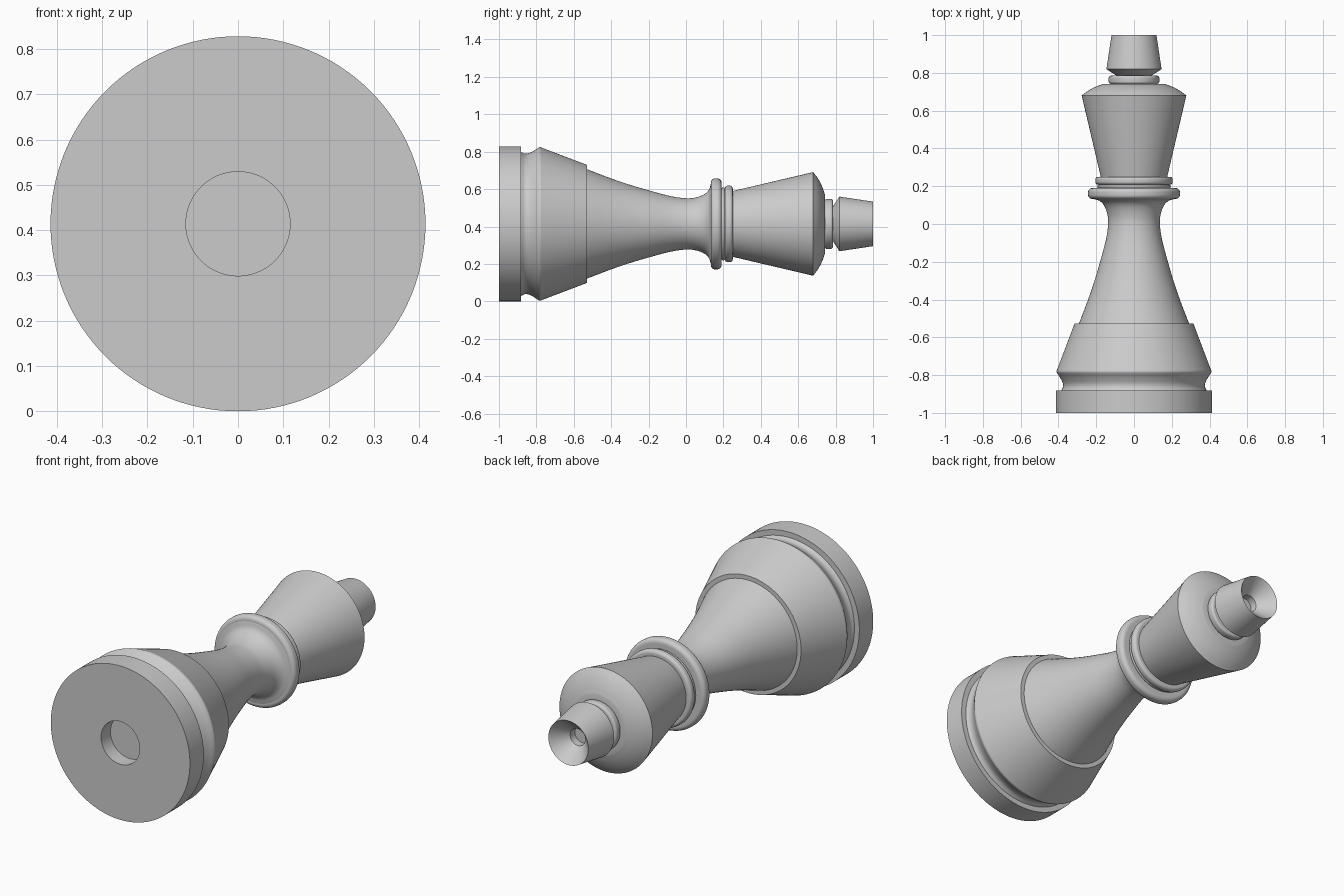
import bpy, bmesh, math
from mathutils import Vector

AXIS_Z = 0.414
SEGMENTS = 128

cube = bpy.data.objects.get("Cube")
if cube:
    bpy.data.objects.remove(cube, do_unlink=True)

grey = bpy.data.materials.new("plain grey")
grey.use_nodes = True
colour = (0.6, 0.6, 0.6, 1)
grey.diffuse_color = colour
grey.node_tree.nodes["Principled BSDF"].inputs["Base Color"].default_value = colour


def curve(points, steps=8):
    """Catmull-Rom curve through (radius, y) points."""
    p = [Vector(q) for q in points]
    p = [2 * p[0] - p[1]] + p + [2 * p[-1] - p[-2]]
    out = []
    for a, b, c, d in zip(p, p[1:], p[2:], p[3:]):
        for i in range(steps):
            t = i / steps
            out.append(0.5 * (2 * b + (c - a) * t + (2 * a - 5 * b + 4 * c - d) * t ** 2
                              + (3 * b - a - 3 * c + d) * t ** 3))
    return [tuple(v) for v in out] + [points[-1]]


def bead(inner, outer, y0, y1, round_r, steps=6):
    """Ring outline with rounded outer corners."""
    out = [(inner, y0)]
    for yc, start in ((y0 + round_r, -90), (y1 - round_r, 0)):
        for i in range(steps + 1):
            a = math.radians(start + 90 * i / steps)
            out.append((outer - round_r + round_r * math.cos(a), yc + round_r * math.sin(a)))
    return out + [(inner, y1)]


def lathe(name, profile):
    """Turn a (radius, y) profile around the lying axis."""
    bm = bmesh.new()
    verts = [bm.verts.new((r, y, 0)) for r, y in profile]
    edges = [bm.edges.new(pair) for pair in zip(verts, verts[1:])]
    bmesh.ops.spin(bm, geom=verts + edges, cent=(0, 0, 0), axis=(0, 1, 0),
                   angle=math.tau, steps=SEGMENTS, use_duplicate=False)
    bmesh.ops.remove_doubles(bm, verts=bm.verts, dist=0.00002)
    bmesh.ops.recalc_face_normals(bm, faces=bm.faces)
    # Open shells: make the first face of the profile point to its outer side
    (r0, y0), (r1, y1) = profile[:2]
    outward = Vector((y1 - y0, r0 - r1))
    bm.faces.ensure_lookup_table()
    best = min(bm.faces, key=lambda f: abs(f.calc_center_median().y - (y0 + y1) / 2)
               + abs(f.calc_center_median().xz.length - (r0 + r1) / 2))
    c, n = best.calc_center_median(), best.normal
    if n.xz.dot(c.xz.normalized()) * outward.x + n.y * outward.y < 0:
        bmesh.ops.reverse_faces(bm, faces=bm.faces)
    mesh = bpy.data.meshes.new(name)
    bm.to_mesh(mesh)
    bm.free()
    mesh.materials.append(grey)
    obj = bpy.data.objects.new(name, mesh)
    obj.location.z = AXIS_Z
    bpy.context.collection.objects.link(obj)
    bpy.ops.object.select_all(action="DESELECT")
    obj.select_set(True)
    bpy.context.view_layer.objects.active = obj
    bpy.ops.object.shade_smooth_by_angle(angle=math.radians(30))


# Foot disc with a shallow round recess underneath
lathe("foot", [(0, -0.92), (0.115, -0.92), (0.115, -1), (0.414, -1),
               (0.414, -0.882), (0.385, -0.882)])

# Groove swelling into the sloping skirt, with a small step on top
lathe("skirt", curve([(0.385, -0.882), (0.376, -0.862), (0.378, -0.84), (0.392, -0.812),
                      (0.405, -0.793), (0.41, -0.78), (0.403, -0.76)], 5)
      + [(0.315, -0.528), (0.292, -0.528)])

# Waisted stem flaring into the collar
lathe("stem", curve([(0.292, -0.528), (0.243, -0.4), (0.206, -0.29), (0.174, -0.18),
                     (0.148, -0.08), (0.137, 0), (0.141, 0.05), (0.157, 0.095),
                     (0.182, 0.122), (0.215, 0.133)]))

# Collar rings
lathe("collar", bead(0.215, 0.243, 0.133, 0.19, 0.022) + [(0.185, 0.19)])
lathe("lower_ring", bead(0.185, 0.195, 0.19, 0.208, 0.008))
lathe("upper_ring", bead(0.185, 0.205, 0.208, 0.25, 0.016) + [(0.176, 0.25)])

# Flared head and domed cap
lathe("head", [(0.176, 0.25), (0.277, 0.68)])
lathe("cap", curve([(0.277, 0.68), (0.242, 0.706), (0.202, 0.727), (0.16, 0.742)])
      + [(0.12, 0.742)])
lathe("cap_ring", bead(0.12, 0.134, 0.742, 0.785, 0.012) + [(0.09, 0.785)])

# Tapered finial with a conical dish and a small centre hole
lathe("finial", [(0.09, 0.785), (0.1, 0.79), (0.146, 0.82), (0.119, 1),
                 (0.045, 0.92), (0.045, 0.88), (0, 0.88)])
